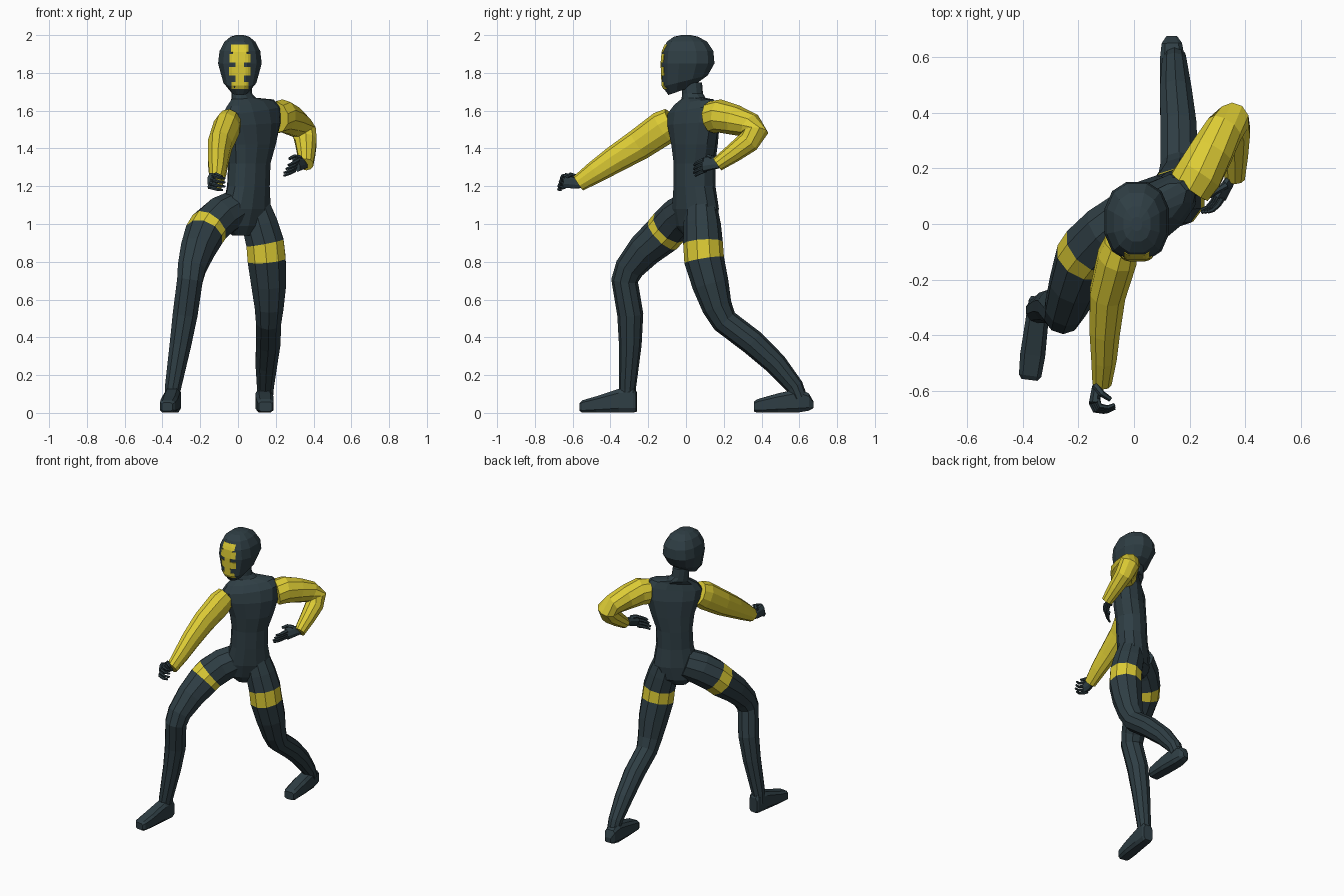
import bpy, bmesh, math
from mathutils import Vector
from mathutils.bvhtree import BVHTree


def material(name, rgb):
    m = bpy.data.materials.new(name)
    m.diffuse_color = (*rgb, 1)
    return m


DARK = material("dark slate", (0.028, 0.048, 0.058))
YELLOW = material("yellow", (0.72, 0.60, 0.035))


def loft(name, rings, mats=(DARK,), seg_mat=None):
    """Skin closed rings of points; seg_mat maps segment number to material."""
    bm = bmesh.new()
    loops = [[bm.verts.new(p) for p in ring] for ring in rings]
    n = len(loops[0])
    for s, (a, b) in enumerate(zip(loops, loops[1:])):
        for i in range(n):
            j = (i + 1) % n
            f = bm.faces.new((a[i], a[j], b[j], b[i]))
            f.material_index = (seg_mat or {}).get(s, 0)
    bm.faces.new(loops[0])
    bm.faces.new(loops[-1])
    bmesh.ops.recalc_face_normals(bm, faces=bm.faces)
    me = bpy.data.meshes.new(name)
    bm.to_mesh(me)
    tree = BVHTree.FromBMesh(bm)
    bm.free()
    for m in mats:
        me.materials.append(m)
    ob = bpy.data.objects.new(name, me)
    bpy.context.collection.objects.link(ob)
    return tree


def ring(c, u, v, n, power=1.0):
    """Superellipse ring around c spanned by half axes u and v."""
    pts = []
    for i in range(n):
        t = 2 * math.pi * (i + 0.5) / n
        cs, sn = math.cos(t), math.sin(t)
        pts.append(Vector(c) + u * math.copysign(abs(cs) ** power, cs)
                   + v * math.copysign(abs(sn) ** power, sn))
    return pts


def limb(name, pts, mats=(DARK,), seg_mat=None, n=10, flat=1.0, ref=(1, 0, 0)):
    """Tube through (x, y, z, radius) points; flat squashes it along ref."""
    P = [Vector(p[:3]) for p in pts]
    rings = []
    for i, p in enumerate(P):
        t = Vector()
        if i:
            t += (p - P[i - 1]).normalized()
        if i < len(P) - 1:
            t += (P[i + 1] - p).normalized()
        t.normalize()
        u = Vector(ref)
        u = (u - t * u.dot(t)).normalized()
        r = pts[i][3]
        rings.append(ring(p, u * r * flat, t.cross(u) * r, n))
    return loft(name, rings, mats, seg_mat)


# Torso and neck: twisted so the right shoulder leads
ang = math.radians(40)
side = Vector((math.cos(ang), math.sin(ang), 0))
depth = Vector((-math.sin(ang), math.cos(ang), 0))
torso = [(0.94, .02, .04, .05, .05, 0), (0.99, .03, .05, .12, .085, 0),
         (1.08, .045, .05, .145, .10, 0), (1.20, .055, .045, .12, .097, 0),
         (1.32, .06, .045, .118, .097, 0), (1.42, .073, .045, .142, .10, 0),
         (1.53, .075, .04, .178, .098, .05), (1.60, .072, .035, .185, .08, .12),
         (1.642, .065, .04, .15, .06, .12), (1.665, .03, .04, .07, .055, .05),
         (1.69, .02, .035, .055, .052, 0), (1.75, .015, .03, .053, .053, 0)]
loft("torso", [ring((x, y, z), (side + Vector((0, 0, k))) * a, depth * b, 12, .9)
               for z, x, y, a, b, k in torso])

# Hooded head
head = [(1.705, -.03, .048, .065, .35), (1.757, -.005, .09, .124, .25),
        (1.85, .01, .119, .145, 0), (1.915, .01, .111, .139, 0),
        (1.965, .005, .084, .11, 0), (1.992, 0, .05, .065, 0), (2.0, 0, .02, .025, 0)]
head_tree = loft("head", [ring((.01, y, z), Vector((a, 0, 0)), Vector((0, b, b * k)), 12, .85)
                          for z, y, a, b, k in head])

# Face stripes: thin plates laid on the front of the hood
bars = [(1.91, 1.95, .046), (1.855, 1.90, .056), (1.785, 1.83, .057), (1.715, 1.752, .045),
        (1.90, 1.91, .036), (1.83, 1.855, .022), (1.752, 1.785, .022)]
for k, (z0, z1, w) in enumerate(bars):
    bm = bmesh.new()
    rows = []
    for z in (z0, (z0 + z1) / 2, z1):
        row = []
        for i in range(9):
            x = .01 + w * (i / 4 - 1)
            hit = head_tree.ray_cast(Vector((x, -1, z)), Vector((0, 1, 0)))[0]
            row.append(bm.verts.new((x, (hit.y if hit else -.1) - .004, z)))
        rows.append(row)
    for a, b in zip(rows, rows[1:]):
        for i in range(8):
            bm.faces.new((a[i], a[i + 1], b[i + 1], b[i]))
    me = bpy.data.meshes.new("face_stripe")
    bm.to_mesh(me)
    bm.free()
    me.materials.append(YELLOW)
    ob = bpy.data.objects.new(f"face_stripe_{k + 1}", me)
    bpy.context.collection.objects.link(ob)
    ob.modifiers.new("thickness", "SOLIDIFY").thickness = .006

# Sleeves
limb("right_sleeve", [(-.045, -.07, 1.54, .08), (-.06, -.12, 1.51, .092),
                      (-.095, -.25, 1.42, .084), (-.105, -.38, 1.34, .072),
                      (-.108, -.48, 1.275, .06), (-.115, -.57, 1.215, .045)],
     (YELLOW,), flat=.8)
limb("left_sleeve", [(.20, .135, 1.565, .085), (.235, .18, 1.572, .088),
                     (.28, .26, 1.55, .08), (.325, .34, 1.52, .07),
                     (.352, .368, 1.485, .068), (.36, .33, 1.435, .06),
                     (.362, .25, 1.375, .05), (.362, .165, 1.315, .038)], (YELLOW,))

# Thighs with bands, shins
limb("right_leg", [(-.01, .03, 1.08, .10), (-.09, -.03, 1.04, .108),
                   (-.153, -.087, .985, .108), (-.18, -.125, .942, .106),
                   (-.215, -.22, .86, .093), (-.245, -.30, .765, .078),
                   (-.255, -.325, .70, .071), (-.28, -.295, .52, .069),
                   (-.305, -.295, .36, .06), (-.345, -.31, .13, .045),
                   (-.35, -.31, .06, .04)], (DARK, YELLOW), {2: 1})
limb("left_leg", [(.09, .08, 1.09, .085), (.115, .085, 1.0, .099),
                  (.143, .09, .9, .105), (.152, .096, .81, .106),
                  (.163, .13, .68, .097), (.165, .165, .56, .08),
                  (.162, .205, .485, .07), (.16, .35, .375, .068),
                  (.15, .475, .26, .06), (.145, .575, .14, .047),
                  (.145, .60, .08, .042)], (DARK, YELLOW), {2: 1})


# Feet: squared rings from heel to toe (fraction, half width, low z, high z)
def foot(name, heel, toe, profile):
    a, b = Vector((*heel, 0)), Vector((*toe, 0))
    w = (b - a).normalized().cross(Vector((0, 0, 1)))
    loft(name, [ring(a.lerp(b, t) + Vector((0, 0, (lo + hi) / 2)), w * hw,
                     Vector((0, 0, (hi - lo) / 2)), 8, .5) for t, hw, lo, hi in profile])


foot("right_foot", (-.338, -.262), (-.375, -.56),
     [(0, .033, .005, .11), (.05, .04, 0, .135), (.3, .043, 0, .13),
      (.7, .047, 0, .09), (.95, .042, 0, .068), (1, .03, .008, .055)])
foot("left_foot", (.135, .675), (.145, .36),
     [(0, .02, .025, .06), (.08, .038, .01, .105), (.25, .046, 0, .13),
      (.6, .049, 0, .105), (.94, .045, 0, .074), (1, .036, .006, .06)])


# Hands: flattened palm, four curled fingers and a thumb
def hand(name, palm, flat_axis, knuckle, spread, bends, thumb):
    limb(name + "_palm", palm, n=8, flat=.5, ref=flat_axis)
    for i in range(4):
        p = Vector(knuckle) + Vector(spread) * (i - 1.5)
        pts = [(*p, .012)]
        for k, b in enumerate(bends):
            p = p + Vector(b) * (1 - .08 * abs(i - 1))
            pts.append((*p, .0105 - .002 * k))
        limb(f"{name}_finger_{i + 1}", pts, n=6, ref=(.1, .2, 1))
    limb(name + "_thumb", thumb, n=6, ref=(.1, .2, 1))


hand("right_hand", [(-.12, -.55, 1.215, .028), (-.135, -.59, 1.222, .036),
                    (-.142, -.645, 1.23, .044)], (1, -.2, 0),
     (-.142, -.635, 1.226), (.006, .004, .02),
     [(.012, -.03, -.004), (.034, -.006, -.01), (.03, .012, -.004)],
     [(-.14, -.58, 1.25, .014), (-.115, -.61, 1.262, .012), (-.085, -.63, 1.25, .009)])
hand("left_hand", [(.358, .18, 1.32, .027), (.338, .145, 1.322, .036),
                   (.308, .095, 1.315, .042)], (.7, -.6, .3),
     (.308, .10, 1.312), (.006, -.004, .018),
     [(-.018, -.03, -.012), (-.022, -.022, -.012), (-.022, -.008, -.008)],
     [(.332, .14, 1.35, .014), (.298, .12, 1.358, .011), (.272, .10, 1.345, .009)])
